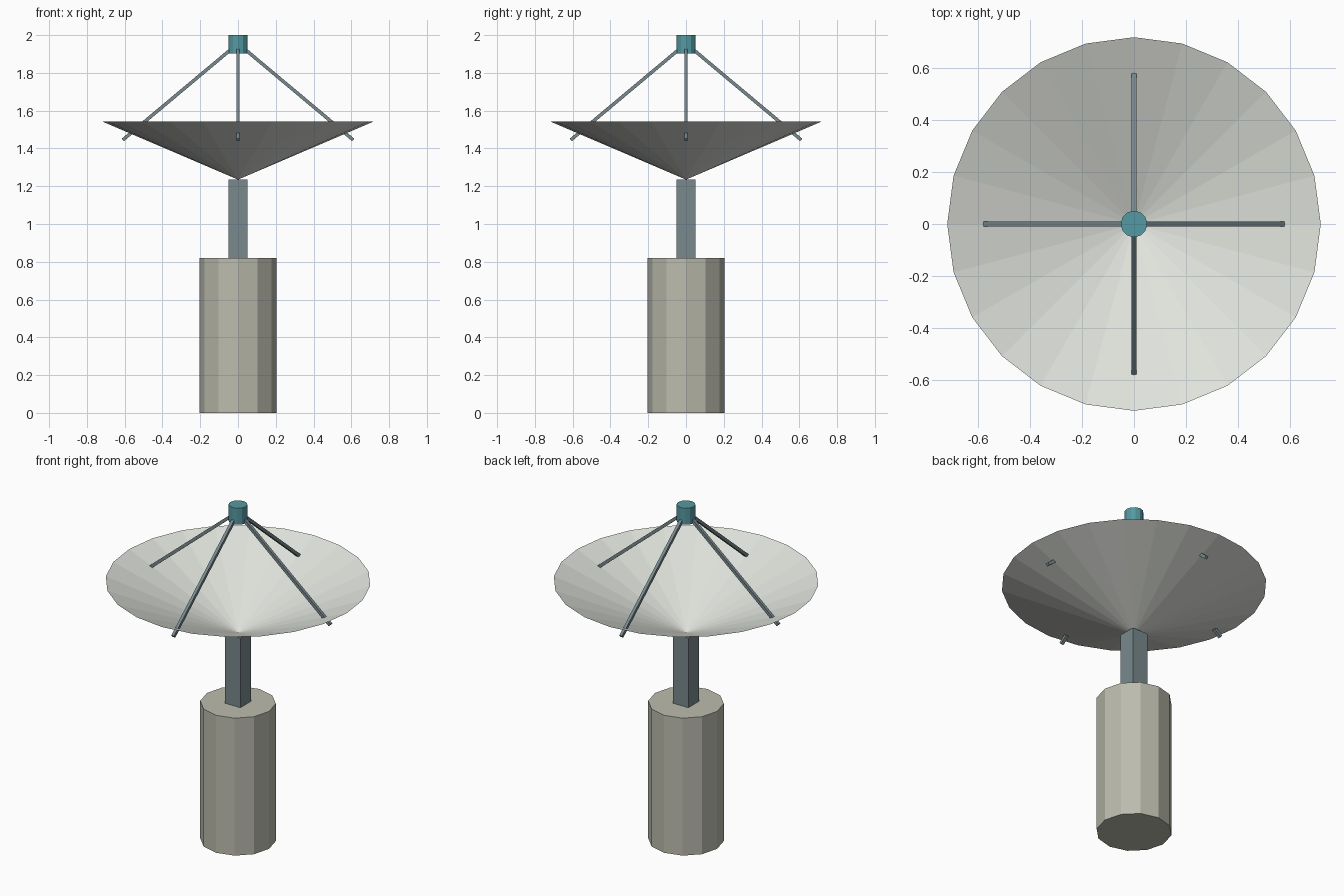
import bpy, bmesh
from math import cos, sin, pi
from mathutils import Vector, Matrix

if "Cube" in bpy.data.objects:
    bpy.data.objects.remove(bpy.data.objects["Cube"])


def material(name, rgb):
    m = bpy.data.materials.new(name)
    m.diffuse_color = (*rgb, 1)
    m.use_nodes = True
    m.node_tree.nodes["Principled BSDF"].inputs["Base Color"].default_value = m.diffuse_color
    return m


def add_object(name, bm, mat):
    bmesh.ops.recalc_face_normals(bm, faces=bm.faces)
    me = bpy.data.meshes.new(name)
    bm.to_mesh(me)
    bm.free()
    me.materials.append(mat)
    ob = bpy.data.objects.new(name, me)
    bpy.context.collection.objects.link(ob)
    return ob


def prism(name, sides, radius, z0, z1, mat):
    """Upright prism with vertices on the axes."""
    bm = bmesh.new()
    bmesh.ops.create_cone(bm, cap_ends=True, segments=sides, radius1=radius,
                          radius2=radius, depth=z1 - z0,
                          matrix=Matrix.Translation((0, 0, (z0 + z1) / 2)))
    return add_object(name, bm, mat)


def bar(name, start, end, width, mat):
    """Square bar between two points."""
    a, b = Vector(start), Vector(end)
    d = b - a
    rot = d.to_track_quat('Z', 'Y').to_matrix().to_4x4()
    bm = bmesh.new()
    bmesh.ops.create_cube(bm, size=1, matrix=Matrix.Translation((a + b) / 2) @ rot
                          @ Matrix.Diagonal((width, width, d.length, 1)))
    return add_object(name, bm, mat)


stone = material("stone", (0.50, 0.50, 0.42))
steel = material("steel", (0.19, 0.25, 0.27))
white = material("dish_white", (0.75, 0.77, 0.72))
teal = material("teal", (0.09, 0.32, 0.36))

# Pedestal and mast
prism("pedestal", 12, 0.205, 0, 0.82, stone)
bar("mast", (0, 0, 0.82), (0, 0, 1.235), 0.102, steel)

# Dish: open shallow cone
bm = bmesh.new()
apex = bm.verts.new((0, 0, 1.235))
rim = [bm.verts.new((0.717 * cos(i * pi / 12), 0.717 * sin(i * pi / 12), 1.542))
       for i in range(24)]
for i in range(24):
    bm.faces.new((apex, rim[i], rim[(i + 1) % 24]))
add_object("dish", bm, white)

# Four struts running from the receiver through the dish
for i in range(4):
    c, s = round(cos(i * pi / 2)), round(sin(i * pi / 2))
    bar(f"strut_{i + 1}", (0.61 * c, 0.61 * s, 1.445),
        (0.04 * c, 0.04 * s, 1.922), 0.018, steel)

# Receiver
prism("receiver", 12, 0.051, 1.902, 2.0, teal)
